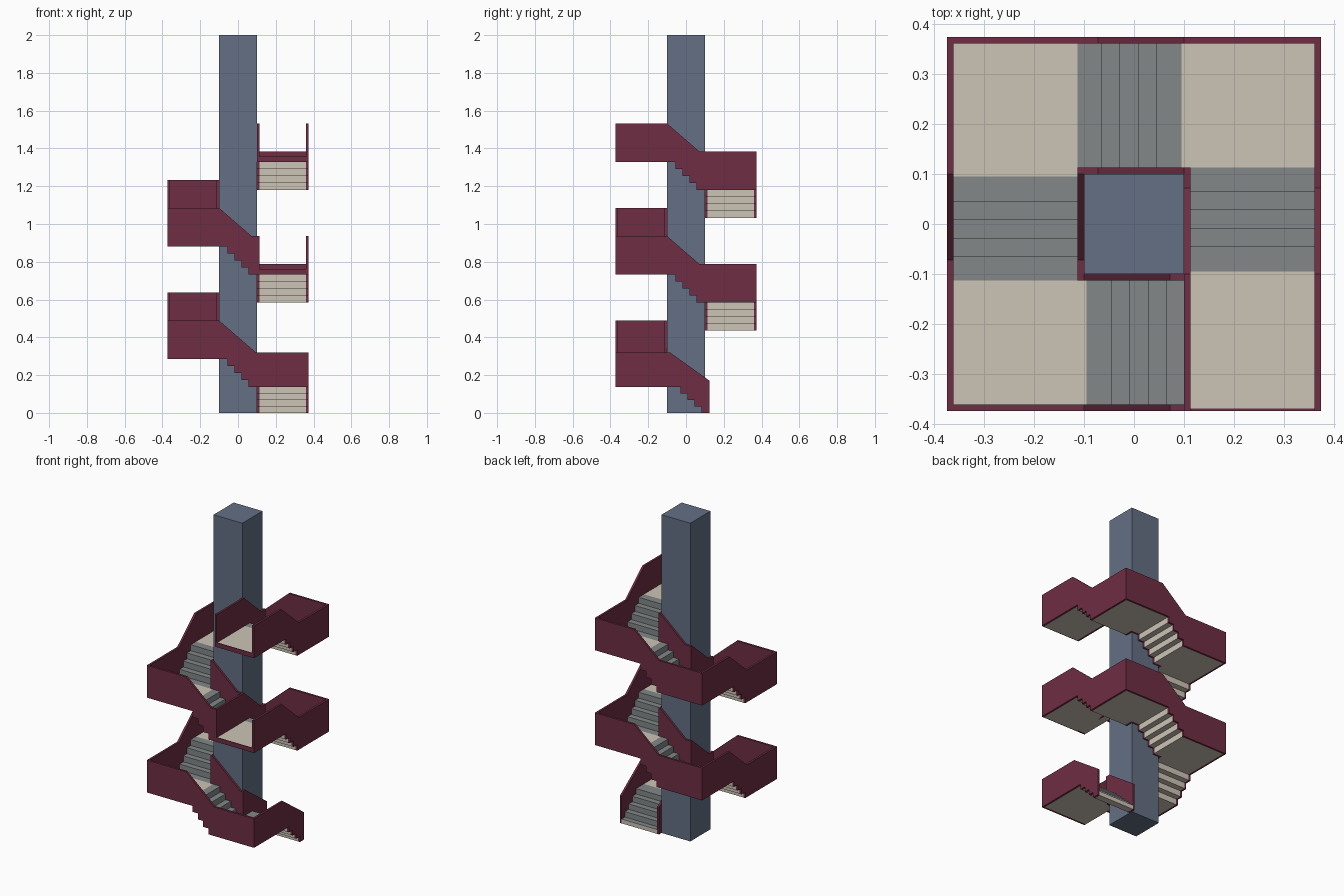
import bpy, bmesh, math
from mathutils import Matrix

if "Cube" in bpy.data.objects:
    bpy.data.objects.remove(bpy.data.objects["Cube"])


def material(name, rgb):
    m = bpy.data.materials.new(name)
    lin = [((c / 255 + 0.055) / 1.055) ** 2.4 for c in rgb]
    m.diffuse_color = (*lin, 1)
    m.use_nodes = True
    m.node_tree.nodes["Principled BSDF"].inputs["Base Color"].default_value = m.diffuse_color
    return m


MAROON = material("maroon_panel", (110, 45, 66))
CREAM = material("cream_floor", (204, 196, 182))
GREY = material("grey_tread", (130, 135, 137))
SLATE = material("slate_column", (100, 112, 132))


def prism(name, pts, n0, n1, turn, mats, upper=0):
    """Extrude an (s, z) profile from n0 to n1, then turn it about the column.
    The first `upper` side faces take the second material."""
    bm = bmesh.new()
    a = [bm.verts.new((n0, -s, z)) for s, z in pts]
    b = [bm.verts.new((n1, -s, z)) for s, z in pts]
    bm.faces.new(a)
    bm.faces.new(b[::-1])
    n = len(pts)
    for i in range(n):
        j = (i + 1) % n
        f = bm.faces.new((a[i], b[i], b[j], a[j]))
        f.material_index = 1 if i < upper else 0
    bmesh.ops.recalc_face_normals(bm, faces=bm.faces[:])
    bm.transform(Matrix.Rotation(-math.pi / 2 * turn, 4, 'Z'))
    me = bpy.data.meshes.new(name)
    bm.to_mesh(me)
    bm.free()
    for m in mats:
        me.materials.append(m)
    ob = bpy.data.objects.new(name, me)
    bpy.context.collection.objects.link(ob)


def box(name, s0, s1, n0, n1, z0, z1, turn, mat):
    prism(name, [(s0, z0), (s1, z0), (s1, z1), (s0, z1)], n0, n1, turn, [mat])


def stairs(risers, z0, rise, s0, s1):
    """Stepped line climbing from s0 to s1."""
    pts = [(s0, z0)]
    for i, r in enumerate(risers):
        pts += [(r, z0 + i * rise), (r, z0 + (i + 1) * rise)]
    return pts + [(s1, z0 + len(risers) * rise)]


IN0, IN1, OUT0, OUT1 = 0.1, 0.113, 0.36, 0.373   # inner and outer panel positions
SLAB, RUN = 0.027, 0.0368

# central column
box("column", -0.1, 0.1, -0.1, 0.1, 0, 2, 0, SLATE)

base = [0] + [0.137 + 0.149 * k for k in range(9)]
top = [0.17, 0.32] + [b + 0.203 for b in base[2:]]

for k in range(1, 10):
    t = k - 1
    z0, z1 = base[k - 1], base[k]
    rise = (z1 - z0) / 4
    first = k == 1
    closed = k in (5, 9)           # landings with a side wall and an open front
    start = -0.125 if first else -IN1
    r0 = -0.082 if first else -0.056
    under = [r0 + RUN * i for i in range(4)]
    over = [r - 0.010 for r in under]

    # folded steps: grey on top, cream underneath
    up = stairs(over, z0 + SLAB, rise, start, 0.095)
    low = stairs(under, z0, rise, start, 0.095)
    prism(f"steps_{k}", up + low[::-1], IN1, OUT0, t, [CREAM, GREY], len(up) - 1)

    # side panels with stepped lower edge and sloping top
    def panel(name, s0, s1, n0, n1):
        if first:
            rail = [(0.085, top[1]), (s0, top[0])]
        elif k == 2:
            rail = [(0.1, top[2]), (-0.095, top[1]), (s0, top[1])]
        else:
            rail = [(0.1, top[k]), (-0.072, top[k - 1]), (s0, top[k - 1])]
        prism(name, stairs(under, z0, rise, s0, s1) + [(s1, top[k])] + rail,
              n0, n1, t, [MAROON])

    panel(f"outer_panel_{k}", -0.125 if first else -IN0, OUT1, OUT0, OUT1)
    panel(f"inner_panel_{k}", start, OUT1 if closed else IN1, IN0, IN1)

    # corner landing and its end wall, or a low lip where the end is open
    end = 0.368 if closed else OUT0
    box(f"landing_{k}", 0.095, end, IN1, OUT0, z1, z1 + SLAB, t, CREAM)
    if closed:
        box(f"landing_lip_{k}", end, OUT1, IN1, OUT0, z1, z1 + SLAB + 0.001, t, MAROON)
    else:
        box(f"landing_wall_{k}", OUT0, OUT1, IN0, OUT0, z1, top[k], t, MAROON)
